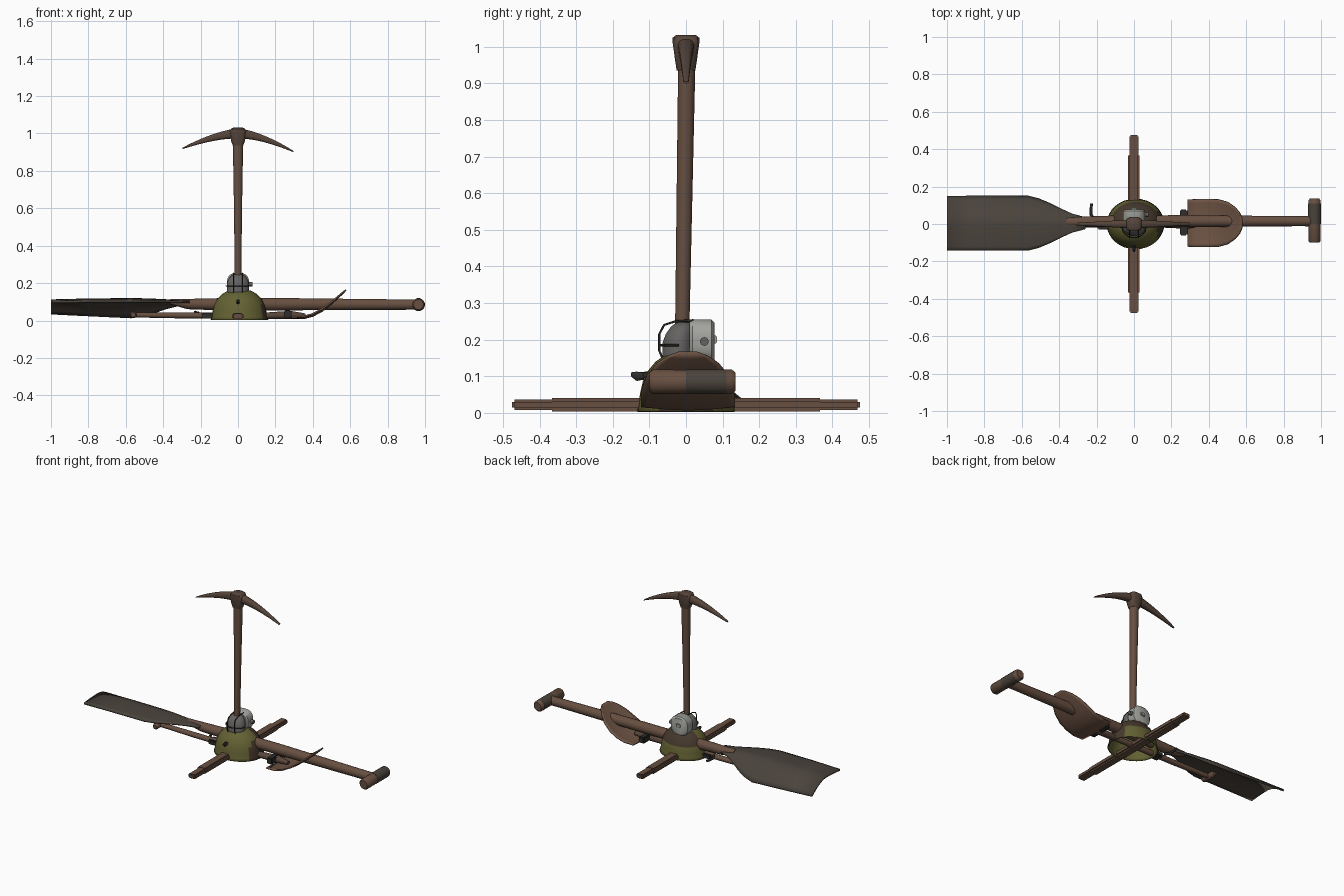
import bpy, bmesh, math
from mathutils import Vector

cube = bpy.data.objects.get("Cube")
if cube:
    bpy.data.objects.remove(cube, do_unlink=True)


def material(name, r, g, b):
    m = bpy.data.materials.new(name)
    m.diffuse_color = (r, g, b, 1)
    m.use_nodes = True
    bsdf = m.node_tree.nodes["Principled BSDF"]
    bsdf.inputs["Base Color"].default_value = (r, g, b, 1)
    bsdf.inputs["Roughness"].default_value = 0.8
    return m


wood = material("brown wood", .135, .078, .052)
rust = material("rusty brown", .095, .06, .043)
spade_brown = material("spade brown", .16, .09, .06)
blade_grey = material("weathered paddle grey", .068, .056, .045)
olive = material("olive paint", .125, .12, .033)
soot = material("dark brown", .06, .04, .026)
steel = material("dark steel", .13, .125, .12)
tin = material("light tin", .36, .37, .34)
iron = material("black iron", .03, .027, .025)


def finish(name, bm, *mats):
    bmesh.ops.recalc_face_normals(bm, faces=bm.faces)
    me = bpy.data.meshes.new(name)
    bm.to_mesh(me)
    bm.free()
    for p in me.polygons:
        p.use_smooth = True
    me.set_sharp_from_angle(angle=math.radians(40))
    for m in mats:
        me.materials.append(m)
    ob = bpy.data.objects.new(name, me)
    bpy.context.collection.objects.link(ob)
    return ob


def loft(name, axis, rings, mat, sides=16, power=1.0):
    """Closed body; rings are (position, centre a, centre b, half a, half b)."""
    bm = bmesh.new()
    loops = []
    for t, ca, cb, ra, rb in rings:
        loop = []
        for i in range(sides):
            ang = math.tau * (i + .5) / sides
            c, s = math.cos(ang), math.sin(ang)
            co = [ca + ra * math.copysign(abs(c) ** power, c),
                  cb + rb * math.copysign(abs(s) ** power, s)]
            co.insert("xyz".index(axis), t)
            loop.append(bm.verts.new(co))
        loops.append(loop)
    for a, b in zip(loops, loops[1:]):
        for i in range(sides):
            j = (i + 1) % sides
            bm.faces.new((a[i], a[j], b[j], b[i]))
    bm.faces.new(loops[0])
    bm.faces.new(loops[-1])
    return finish(name, bm, mat)


def sheet(name, stations, cy, bend, mat, thick, cols=14):
    """Curved plate along x; stations are (x, half width, z, bend amount)."""
    bm = bmesh.new()
    rows = []
    for x, w, z, d in stations:
        vs = [2 * i / cols - 1 for i in range(cols + 1)]
        rows.append([bm.verts.new((x, cy + v * w, z + d * bend(v))) for v in vs])
    for a, b in zip(rows, rows[1:]):
        for i in range(cols):
            bm.faces.new((a[i], a[i + 1], b[i + 1], b[i]))
    ob = finish(name, bm, mat)
    mod = ob.modifiers.new("thickness", "SOLIDIFY")
    mod.thickness = thick
    mod.offset = 0
    return ob


def box(name, centre, size, mat, bevel=.006):
    bm = bmesh.new()
    bmesh.ops.create_cube(bm, size=1)
    for v in bm.verts:
        v.co = Vector(centre) + Vector([a * b for a, b in zip(v.co, size)])
    bmesh.ops.bevel(bm, geom=bm.edges[:], offset=bevel, segments=2, affect='EDGES')
    return finish(name, bm, mat)


def wire(name, points, radius, mat):
    cu = bpy.data.curves.new(name, 'CURVE')
    cu.dimensions = '3D'
    cu.bevel_depth = radius
    cu.bevel_resolution = 2
    cu.use_fill_caps = True
    sp = cu.splines.new('POLY')
    sp.points.add(len(points) - 1)
    for p, co in zip(sp.points, points):
        p.co = (*co, 1)
    cu.materials.append(mat)
    ob = bpy.data.objects.new(name, cu)
    bpy.context.collection.objects.link(ob)
    return ob


# Paddle: round shaft, cross grip and tilted curved blade
loft("paddle_shaft", "x", [(-.36, .01, .1, .022, .014), (-.27, .012, .088, .028, .028),
     (-.1, .014, .087, .032, .033), (.3, .015, .087, .033, .033),
     (.9, .015, .085, .027, .028), (.98, .015, .085, .03, .028)], wood)
loft("paddle_grip", "y", [(-.1, .965, .085, .026, .027), (-.09, .965, .085, .034, .034),
     (.02, .965, .085, .033, .033), (.125, .965, .085, .034, .034),
     (.135, .965, .085, .026, .026)], wood)
loft("grip_wrap", "y", [(.0, .965, .085, .0345, .0345), (.11, .965, .085, .0347, .0347)], blade_grey)


def paddle_bend(v):
    return -max(v, 0) ** 1.7 - .12 * min(v, 0) ** 2


sheet("paddle_blade", [(-1, .143, .107, .07), (-.8, .145, .112, .085), (-.57, .145, .114, .098),
      (-.51, .13, .113, .088), (-.45, .105, .111, .07), (-.39, .075, .108, .045),
      (-.33, .048, .103, .025), (-.26, .03, .1, .015)], .003, paddle_bend, blade_grey, .012)

# Spade: scooped blade, hinge, thin shaft and end grip
sheet("spade_blade", [(.285, .126, .016, .006), (.35, .128, .016, .01), (.4, .128, .03, .012),
      (.45, .127, .057, .012), (.5, .113, .095, .01), (.54, .085, .13, .007),
      (.565, .055, .152, .004), (.578, .025, .165, .0)], .005,
      lambda v: v * v - .5, spade_brown, .008)
box("spade_hinge", (.265, .008, .034), (.04, .14, .04), iron)
loft("spade_socket", "x", [(.16, 0, .026, .02, .018), (.28, 0, .03, .026, .022),
     (.36, 0, .026, .012, .012)], rust)
loft("spade_shaft", "x", [(-.55, 0, .03, .014, .014), (-.3, 0, .027, .018, .016),
     (.2, 0, .026, .018, .017)], wood)
loft("spade_grip", "y", [(-.05, -.56, .03, .012, .012), (-.04, -.56, .03, .018, .018),
     (.04, -.56, .03, .018, .018), (.05, -.56, .03, .012, .012)], wood)
box("shaft_clamp", (-.165, 0, .025), (.06, .06, .03), iron)
wire("side_hook", [(-.21, .02, .04), (-.23, .05, .04), (-.228, .11, .045)], .008, iron)

# Crossed wooden beam with thinner ends
box("beam", (-.002, 0, .022), (.062, .75, .036), wood, .009)
for side, name in ((-1, "front_beam_end"), (1, "back_beam_end")):
    box(name, (.0, side * .37, .022), (.05, .21, .029), wood, .007)

# Helmet: open dome with a flared rim
bm = bmesh.new()
profile = [(1.04, .004), (1, .02), (.97, .05), (.91, .085), (.8, .115),
           (.64, .14), (.44, .158), (.22, .167), (.03, .17)]
rings = [[bm.verts.new((.008 + .148 * r * math.cos(math.tau * i / 32),
                        .13 * r * math.sin(math.tau * i / 32), z))
          for i in range(32)] for r, z in profile]
for a, b in zip(rings, rings[1:]):
    for i in range(32):
        j = (i + 1) % 32
        bm.faces.new((a[i], a[j], b[j], b[i]))
bm.faces.new(rings[-1])
helmet = finish("helmet", bm, olive, soot)
for p in helmet.data.polygons:
    c, n = p.center, p.normal
    if n.x > .8 or (c.y > .02 and c.z > .07):
        p.material_index = 1
shell = helmet.modifiers.new("shell", "SOLIDIFY")
shell.thickness = .006
loft("helmet_lug", "y", [(-.15, 0, .105, .006, .006), (-.135, 0, .1, .01, .014),
     (-.115, 0, .1, .01, .01)], iron, 8)

# Lamp: dark domed front, tin tank behind, wire guard
loft("lamp_dome", "z", [(.14, 0, -.02, .06, .045), (.19, 0, -.02, .06, .045),
     (.215, 0, -.016, .055, .04), (.235, 0, -.01, .042, .032), (.247, 0, -.006, .022, .02)],
     steel, 20)
loft("lamp_tank", "y", [(.01, 0, .195, .052, .055), (.018, 0, .195, .06, .06),
     (.07, 0, .195, .06, .06), (.078, 0, .195, .05, .052)], tin, 24, .75)
loft("tank_knob", "x", [(.05, .05, .195, .012, .012), (.078, .05, .195, .012, .012)], steel, 10)
box("tank_latch", (0, .079, .2), (.03, .012, .022), tin, .003)
for x in (-.025, .025):
    wire("guard_bar", [(x, -.06, .14), (x, -.073, .17), (x, -.073, .215), (x, -.06, .24),
                       (x, -.03, .25), (x, .02, .253)], .003, iron)
hoop = [(.063 * math.cos(math.pi * i / 12), -.02 - .053 * math.sin(math.pi * i / 12), .185)
        for i in range(13)]
wire("guard_hoop", hoop, .003, iron)

# Pick: tapered handle, collar and curved head
loft("pick_handle", "z", [(.1, 0, -.01, .018, .02), (.25, 0, -.01, .018, .02),
     (.6, 0, -.004, .022, .022), (.95, 0, .002, .028, .024)], wood)
loft("pick_collar", "z", [(.935, 0, 0, .028, .026), (.96, 0, 0, .038, .03),
     (1.01, 0, 0, .046, .037), (1.025, 0, 0, .038, .037), (1.032, 0, 0, .025, .028)],
     rust, 12, .6)
head = []
for i in range(-12, 13):
    u = i / 12
    z = 1.0 - (.097 if u > 0 else .08) * abs(u) ** 1.6
    head.append((.297 * u, 0, z, .007 + .018 * (1 - abs(u)), .003 + .025 * (1 - abs(u)) ** .8))
loft("pick_head", "x", head, rust, 12, .7)
